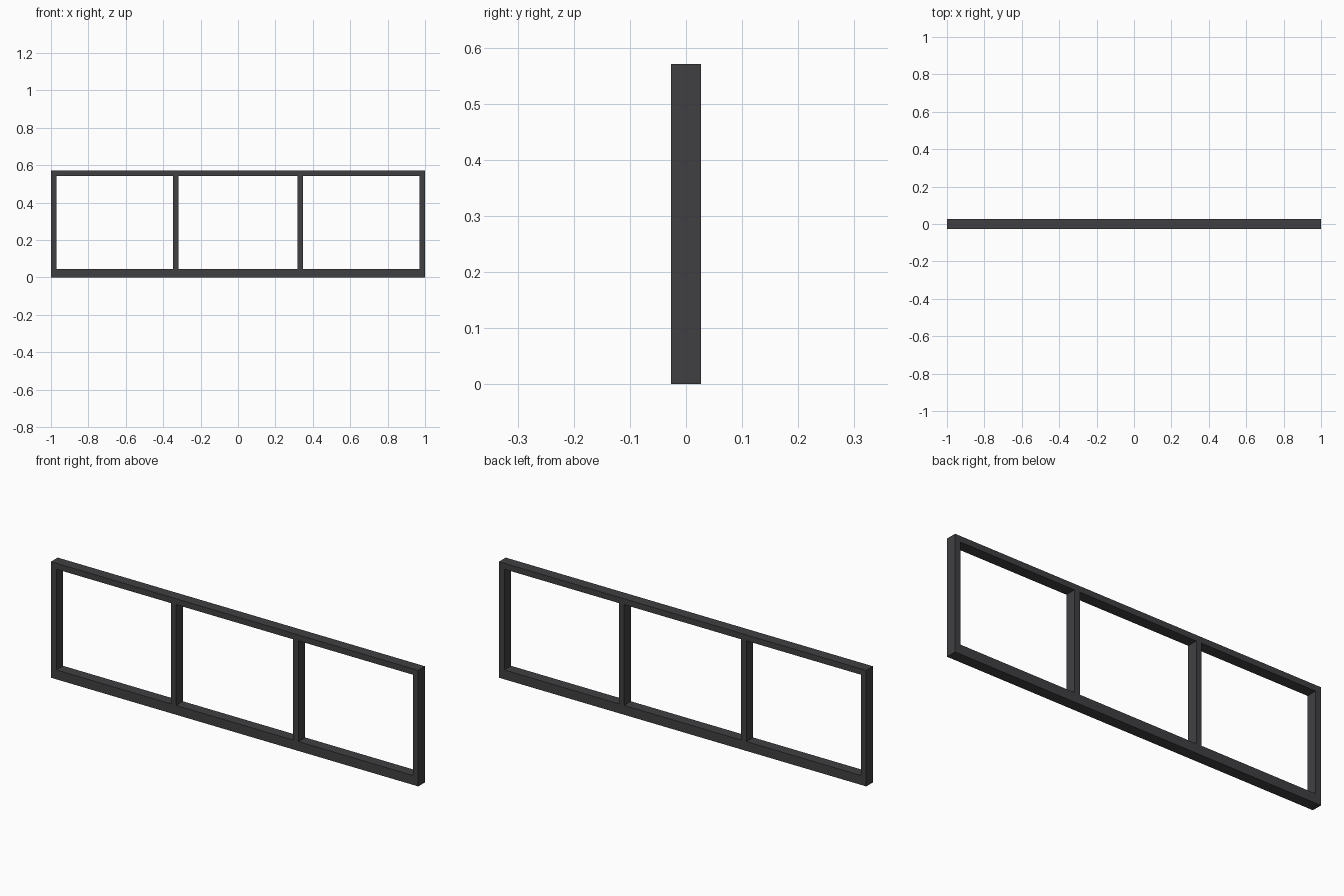
import bpy

if "Cube" in bpy.data.objects:
    bpy.data.objects.remove(bpy.data.objects["Cube"])

# Overall sizes
W, D, H = 2.0, 0.053, 0.571
BAR = 0.029       # upright and top rail thickness
SILL = 0.046      # bottom rail height

mat = bpy.data.materials.new("dark grey metal")
mat.diffuse_color = (0.051, 0.051, 0.055, 1)
mat.use_nodes = True
mat.node_tree.nodes["Principled BSDF"].inputs["Base Color"].default_value = mat.diffuse_color


def box(name, x0, x1, z0, z1):
    bpy.ops.mesh.primitive_cube_add(size=1, location=((x0 + x1) / 2, 0, (z0 + z1) / 2))
    ob = bpy.context.object
    ob.name = name
    ob.scale = (x1 - x0, D, z1 - z0)
    bpy.ops.object.transform_apply(location=False, rotation=False, scale=True)
    ob.data.materials.append(mat)
    return ob


# Horizontal rails
box("bottom_rail", -W / 2, W / 2, 0, SILL)
box("top_rail", -W / 2, W / 2, H - BAR, H)

# Outer posts and the two dividers, evenly spaced
edge = W / 2 - BAR / 2
for name, x in (("left_post", -edge), ("left_divider", -0.333),
                ("right_divider", 0.333), ("right_post", edge)):
    box(name, x - BAR / 2, x + BAR / 2, SILL, H - BAR)
